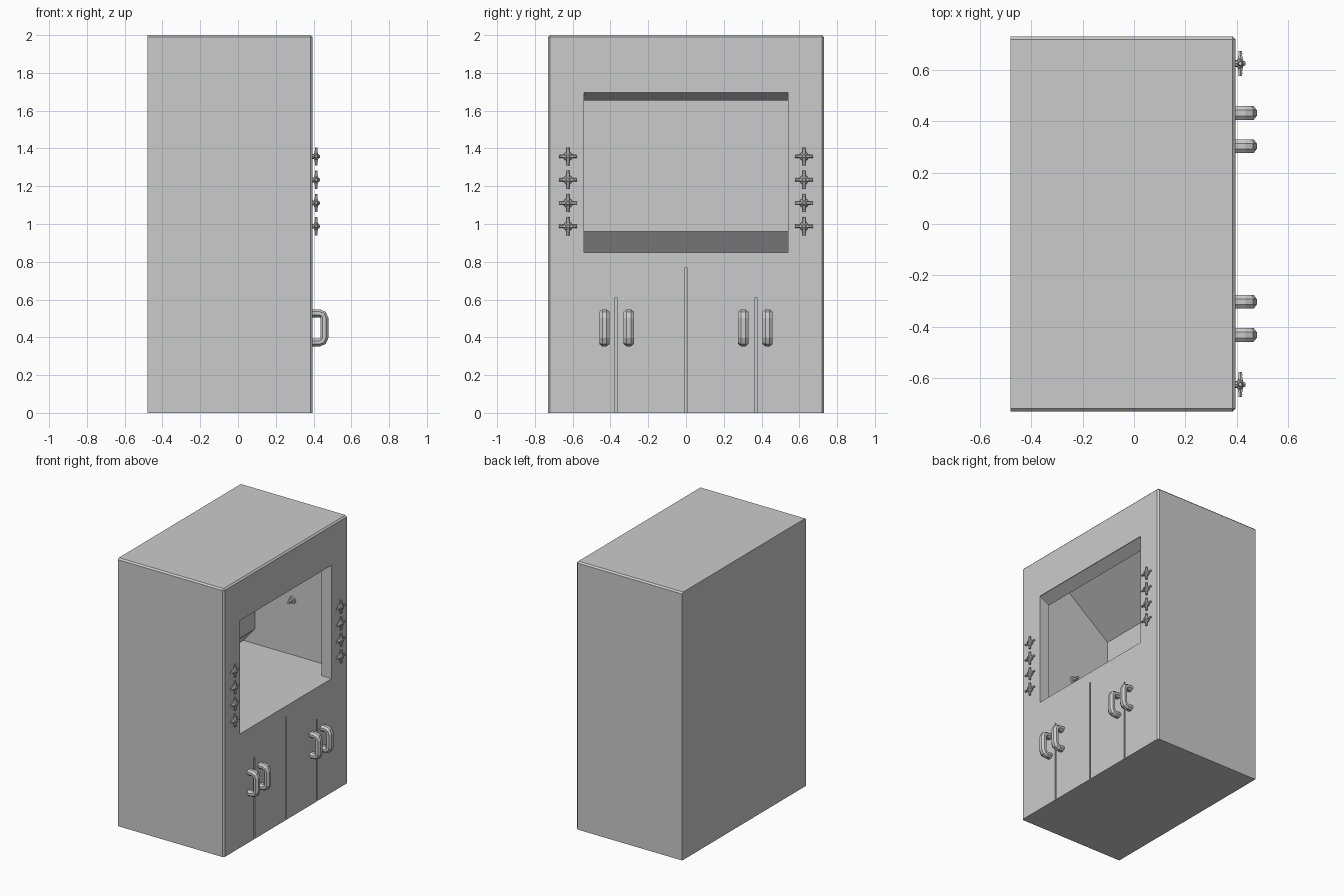
import bpy, bmesh, math
from mathutils import Vector, Matrix

if "Cube" in bpy.data.objects:
    bpy.data.objects.remove(bpy.data.objects["Cube"])


def finish(name, bm):
    bmesh.ops.recalc_face_normals(bm, faces=bm.faces[:])
    me = bpy.data.meshes.new(name)
    bm.to_mesh(me)
    bm.free()
    ob = bpy.data.objects.new(name, me)
    bpy.context.collection.objects.link(ob)
    return ob


def prism(name, pts, y0, y1):
    """Extrude an xz profile along y."""
    bm = bmesh.new()
    f = bm.faces.new([bm.verts.new((x, y0, z)) for x, z in pts])
    r = bmesh.ops.extrude_face_region(bm, geom=[f])
    vs = [v for v in r['geom'] if isinstance(v, bmesh.types.BMVert)]
    bmesh.ops.translate(bm, verts=vs, vec=(0, y1 - y0, 0))
    return finish(name, bm)


def rect(x0, x1, z0, z1):
    return [(x0, z0), (x1, z0), (x1, z1), (x0, z1)]


# Cabinet shell with chamfered front and top-side edges
FX = 0.395
bm = bmesh.new()
bmesh.ops.create_cube(bm, size=1, matrix=Matrix.Translation(((FX - 0.48) / 2, 0, 1))
                      @ Matrix.Diagonal((FX + 0.48, 1.46, 2, 1)))
edges = [e for e in bm.edges
         if not all(v.co.z < 0.01 for v in e.verts) and not all(v.co.x < -0.4 for v in e.verts)]
bmesh.ops.bevel(bm, geom=edges, offset=0.011, segments=1, affect='EDGES')
body = finish("cabinet_body", bm)

# Cutters: working chamber with sloped rear baffle, front window, door gaps
cutters = [
    prism("chamber_cutter", [(0.312, 0.85), (0.312, 1.97), (0.033, 1.97), (-0.35, 1.675),
                             (-0.35, 0.96), (-0.445, 0.85)], -0.7, 0.7),
    prism("window_cutter", [(0.42, 0.85), (0.42, 1.70), (0.388, 1.695), (0.30, 1.647),
                            (0.30, 0.85)], -0.54, 0.54),
]
for y, top in ((0, 0.77), (-0.37, 0.61), (0.37, 0.61)):
    cutters.append(prism("door_gap_cutter", rect(FX - 0.012, 0.42, -0.05, top), y - 0.006, y + 0.006))
for c in cutters:
    c.hide_render = True
    m = body.modifiers.new(c.name, 'BOOLEAN')
    m.operation, m.solver, m.object = 'DIFFERENCE', 'EXACT', c
bpy.context.view_layer.objects.active = body
for m in list(body.modifiers):
    bpy.ops.object.modifier_apply(modifier=m.name)
for c in cutters:
    bpy.data.objects.remove(c)


# Door handles: octagonal section swept along a rounded bracket
def handle(y):
    path = [(0.385, 0.373), (0.432, 0.373), (0.449, 0.380), (0.457, 0.398),
            (0.457, 0.502), (0.449, 0.520), (0.432, 0.527), (0.385, 0.527)]
    bm = bmesh.new()
    rings = []
    for i, p in enumerate(path):
        a, b = path[max(i - 1, 0)], path[min(i + 1, len(path) - 1)]
        t = Vector((b[0] - a[0], b[1] - a[1])).normalized()
        n = Vector((t.y, -t.x))
        ring = []
        for k in range(8):
            ang = math.pi / 8 + k * math.pi / 4
            u, w = 0.023 * math.cos(ang), 0.029 * math.sin(ang)
            ring.append(bm.verts.new((p[0] + n.x * u, y + w, p[1] + n.y * u)))
        rings.append(ring)
    for r, s in zip(rings, rings[1:]):
        for k in range(8):
            bm.faces.new((r[k], r[k - 1], s[k - 1], s[k]))
    bm.faces.new(rings[0])
    bm.faces.new(rings[-1])
    finish("door_handle", bm)


for y in (-0.432, -0.303, 0.303, 0.432):
    handle(y)


# Valve knobs: stem, domed hub and four flared prongs, axis along local z
def cone(bm, r1, r2, z0, z1, n=8, m=Matrix()):
    bmesh.ops.create_cone(bm, cap_ends=True, segments=n, radius1=r1, radius2=r2, depth=z1 - z0,
                          matrix=m @ Matrix.Translation((0, 0, (z0 + z1) / 2)))


def knob(name, pos, rot):
    bm = bmesh.new()
    cone(bm, 0.013, 0.013, -0.01, 0.012)
    cone(bm, 0.017, 0.025, 0.008, 0.018)
    cone(bm, 0.025, 0.012, 0.018, 0.031)
    cone(bm, 0.010, 0.007, 0.031, 0.039)
    for k in range(4):
        m = (Matrix.Translation((0, 0, 0.019)) @ Matrix.Rotation(k * math.pi / 2, 4, 'Z')
             @ Matrix.Rotation(math.pi / 2, 4, 'Y'))
        cone(bm, 0.013, 0.007, 0.012, 0.036, 6, m)
        cone(bm, 0.009, 0.008, 0.036, 0.048, 6, m)
    bmesh.ops.transform(bm, matrix=Matrix.Translation(pos) @ rot, verts=bm.verts[:])
    finish(name, bm)


for side in (-1, 1):
    for z in (0.988, 1.111, 1.234, 1.358):
        knob("valve_knob", (FX, side * 0.625, z), Matrix.Rotation(math.pi / 2, 4, 'Y'))
    # Service outlet on the inner side wall
    bm = bmesh.new()
    rot = Matrix.Translation((-0.04, side * 0.705, 1.26)) @ Matrix.Rotation(side * math.pi / 2, 4, 'X')
    cone(bm, 0.03, 0.025, 0, 0.015, 8, rot)
    cone(bm, 0.014, 0.01, 0.015, 0.06, 8, rot)
    finish("service_outlet", bm)
